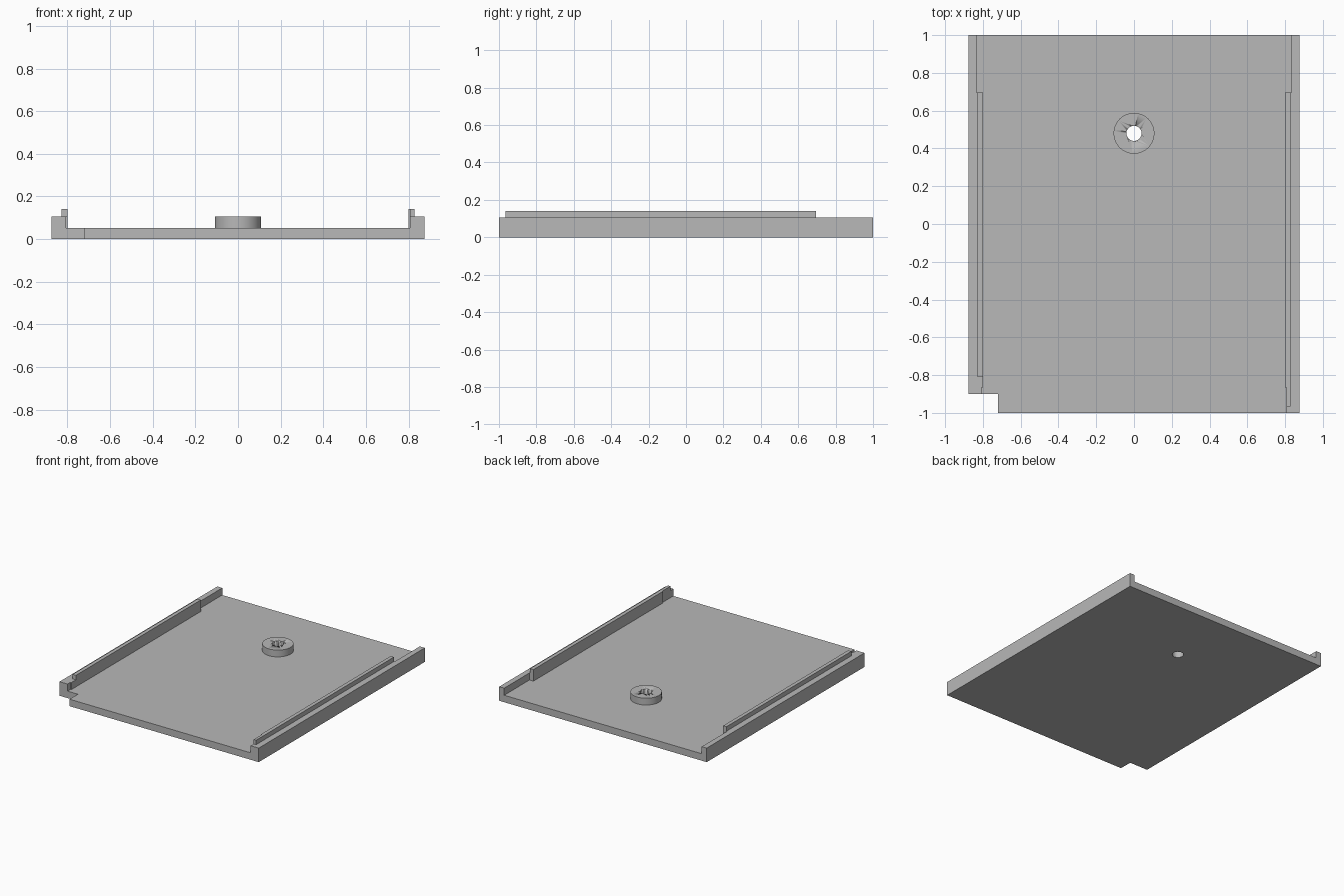
import bpy
import bmesh
from math import radians

cube = bpy.data.objects.get("Cube")
if cube:
    bpy.data.objects.remove(cube, do_unlink=True)

grey = bpy.data.materials.new("plain grey")
grey.use_nodes = True
colour = (0.48, 0.48, 0.48, 1)
grey.diffuse_color = colour
grey.node_tree.nodes["Principled BSDF"].inputs["Base Color"].default_value = colour

W = 0.875                # half width
FLOOR, RAIL, LIP = 0.053, 0.107, 0.141   # heights of the three levels
HOLE_Y = 0.48


def prism(name, outline, z0, z1):
    """Extrude a flat outline from z0 up to z1."""
    bm = bmesh.new()
    face = bm.faces.new([bm.verts.new((x, y, z0)) for x, y in outline])
    moved = bmesh.ops.extrude_face_region(bm, geom=[face])["geom"]
    bmesh.ops.translate(bm, vec=(0, 0, z1 - z0),
                        verts=[v for v in moved if isinstance(v, bmesh.types.BMVert)])
    bmesh.ops.recalc_face_normals(bm, faces=bm.faces)
    mesh = bpy.data.meshes.new(name)
    bm.to_mesh(mesh)
    bm.free()
    mesh.materials.append(grey)
    obj = bpy.data.objects.new(name, mesh)
    bpy.context.collection.objects.link(obj)
    return obj


def cylinder(name, radius, z0, z1):
    bpy.ops.mesh.primitive_cylinder_add(vertices=64, radius=radius, depth=z1 - z0,
                                        location=(0, HOLE_Y, (z0 + z1) / 2))
    obj = bpy.context.object
    obj.name = name
    obj.data.materials.append(grey)
    bpy.ops.object.shade_smooth_by_angle(angle=radians(30))
    return obj


# Base plate with a notched front right corner
base = prism("base_plate", [(-0.72, -1), (W, -1), (W, 1), (-W, 1),
                            (-W, -0.9), (-0.72, -0.9)], 0, FLOOR)

# Side rails, thinner at the back, each with a raised lip on its inner edge
for side, s, front, lip_front in (("left", 1, -1, -0.965), ("right", -1, -0.9, -0.81)):
    rail = [(W, front), (W, 1), (0.833, 1), (0.833, 0.695),
            (0.8, 0.695), (0.8, -0.865), (0.807, -0.865), (0.807, front)]
    prism(side + "_rail", [(s * x, y) for x, y in rail], FLOOR, RAIL)
    lip = [(0.828, lip_front), (0.828, 0.695), (0.8, 0.695)]
    if lip_front < -0.865:
        lip += [(0.8, -0.865), (0.807, -0.865), (0.807, lip_front)]
    else:
        lip += [(0.8, lip_front)]
    prism(side + "_lip", [(s * x, y) for x, y in lip], RAIL, LIP)

# Round boss with a hole running through the plate
boss = cylinder("screw_boss", 0.108, FLOOR, 0.105)
cutter = cylinder("hole_cutter", 0.04, -0.1, 0.3)
cutter.hide_render = True
cutter.hide_set(True)
for part in (base, boss):
    cut = part.modifiers.new("hole", 'BOOLEAN')
    cut.operation = 'DIFFERENCE'
    cut.solver = 'EXACT'
    cut.object = cutter
